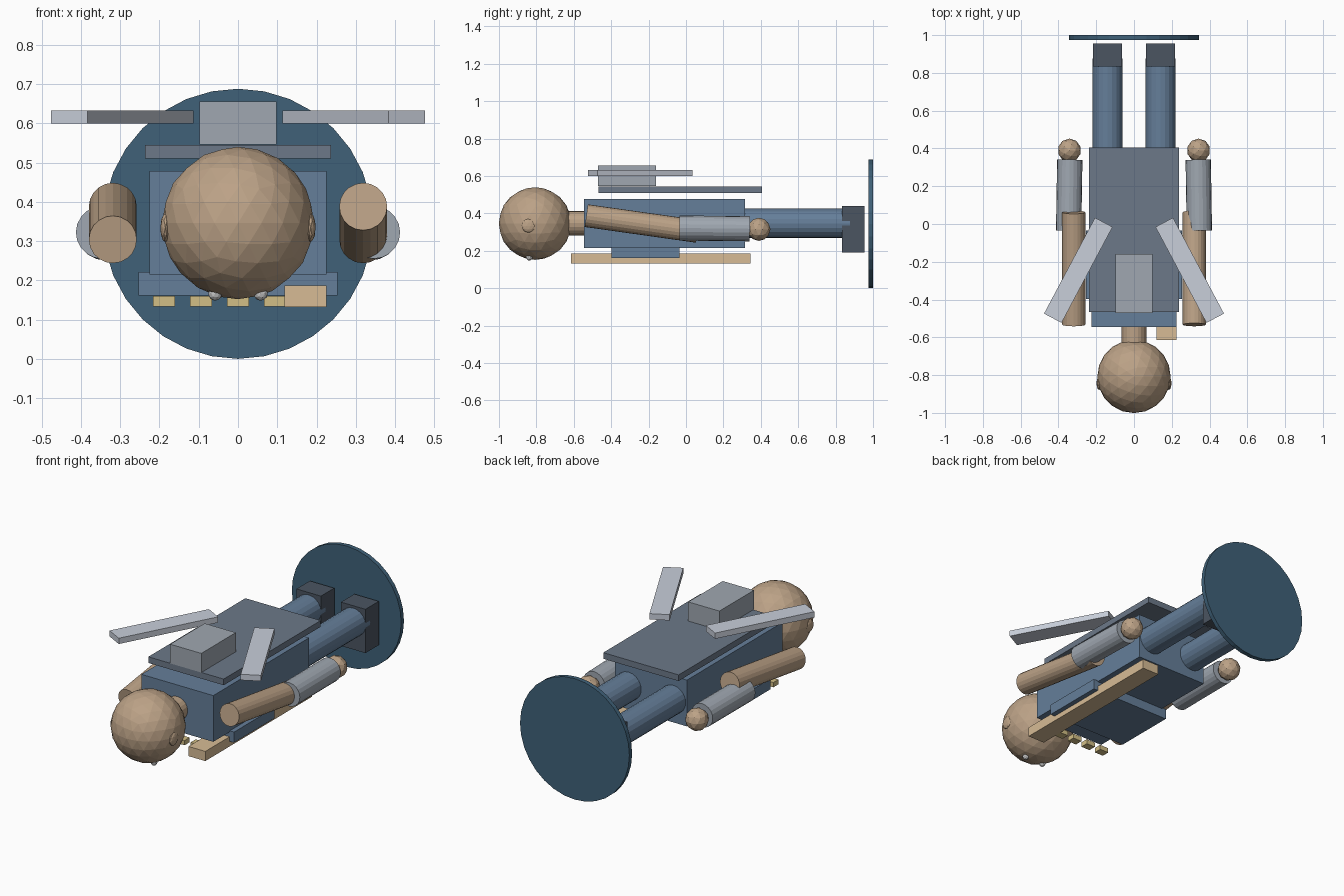
import bpy
from math import radians
from mathutils import Vector

if "Cube" in bpy.data.objects:
    bpy.data.objects.remove(bpy.data.objects["Cube"])


def material(name, color):
    m = bpy.data.materials.new(name)
    m.diffuse_color = (*color, 1)
    m.use_nodes = True
    m.node_tree.nodes["Principled BSDF"].inputs["Base Color"].default_value = m.diffuse_color
    return m


NAVY = material("navy", (0.05, 0.12, 0.19))
BLUE = material("blue", (0.13, 0.21, 0.32))
CAPE = material("slate", (0.15, 0.19, 0.25))
DARK = material("boot_dark", (0.07, 0.09, 0.12))
SKIN = material("skin", (0.50, 0.36, 0.24))
WOOD = material("wood", (0.68, 0.50, 0.30))
BRASS = material("brass", (0.65, 0.52, 0.24))
STEEL = material("steel", (0.35, 0.39, 0.44))
PALE = material("pale_metal", (0.58, 0.62, 0.70))
WHITE = material("white", (0.85, 0.85, 0.85))


def finish(name, mat):
    ob = bpy.context.object
    ob.name = name
    ob.data.materials.append(mat)
    return ob


def box(name, lo, hi, mat):
    lo, hi = Vector(lo), Vector(hi)
    bpy.ops.mesh.primitive_cube_add(size=1, location=(lo + hi) / 2)
    ob = finish(name, mat)
    ob.scale = hi - lo
    return ob


def rod(name, a, b, r, mat, sides=20):
    a, b = Vector(a), Vector(b)
    bpy.ops.mesh.primitive_cylinder_add(
        vertices=sides, radius=r, depth=(b - a).length, location=(a + b) / 2,
        rotation=(b - a).to_track_quat('Z', 'Y').to_euler())
    return finish(name, mat)


def ball(name, loc, r, mat, sub=2, scale=(1, 1, 1)):
    bpy.ops.mesh.primitive_ico_sphere_add(subdivisions=sub, radius=r, location=loc)
    ob = finish(name, mat)
    ob.scale = scale
    return ob


# Round stand behind the feet
rod("base_disc", (0, 0.975, 0.344), (0, 1.0, 0.344), 0.344, NAVY, 32)

# Head, neck and body
ball("head", (0, -0.807, 0.346), 0.194, SKIN, 3)
rod("neck", (0, -0.65, 0.348), (0, -0.53, 0.348), 0.065, SKIN)
box("torso", (-0.226, -0.545, 0.215), (0.226, 0.315, 0.478), BLUE)
box("chest_plate", (-0.253, -0.397, 0.161), (0.253, -0.035, 0.221), BLUE)

# Cape panel and backpack
box("cape", (-0.237, -0.467, 0.510), (0.237, 0.405, 0.545), CAPE)
box("backpack", (-0.098, -0.470, 0.546), (0.098, -0.160, 0.655), STEEL)

# Plank and row of small blocks across the chest
box("plank", (0.119, -0.615, 0.132), (0.225, 0.345, 0.187), WOOD)
for i in range(5):
    x = (i - 2) * 0.0945
    box("chest_block", (x - 0.028, -0.52, 0.133), (x + 0.028, -0.475, 0.160), BRASS)

# Paired parts
for side, s in (("left", -1), ("right", 1)):
    ball(side + "_ear", (s * 0.185, -0.842, 0.334), 0.037, SKIN, 2, (0.35, 1, 1))
    ball(side + "_eye", (s * 0.058, -0.838, 0.166), 0.018, WHITE)

    # Legs and boots
    rod(side + "_leg", (s * 0.14, 0.31, 0.347), (s * 0.14, 0.876, 0.347), 0.079, BLUE)
    box(side + "_boot", (s * 0.14 - 0.077, 0.835, 0.190),
        (s * 0.14 + 0.077, 0.955, 0.439), DARK)

    # Upper arms swing in opposite directions
    rod(side + "_upper_arm", (s * 0.319, -0.533, 0.346 + s * 0.042),
        (s * 0.319, 0.062, 0.346 - s * 0.042), 0.061, SKIN)
    rod(side + "_forearm", (s * 0.346, -0.035, 0.322), (s * 0.340, 0.340, 0.318),
        0.067, STEEL)
    ball(side + "_hand", (s * 0.342, 0.390, 0.315), 0.062, SKIN)

    # Flat wing blades
    wing = box(side + "_wing", (s * 0.295 - 0.0525, -0.5325, 0.600),
               (s * 0.295 + 0.0525, 0.0425, 0.633), PALE)
    wing.rotation_euler.z = radians(28 * s)
